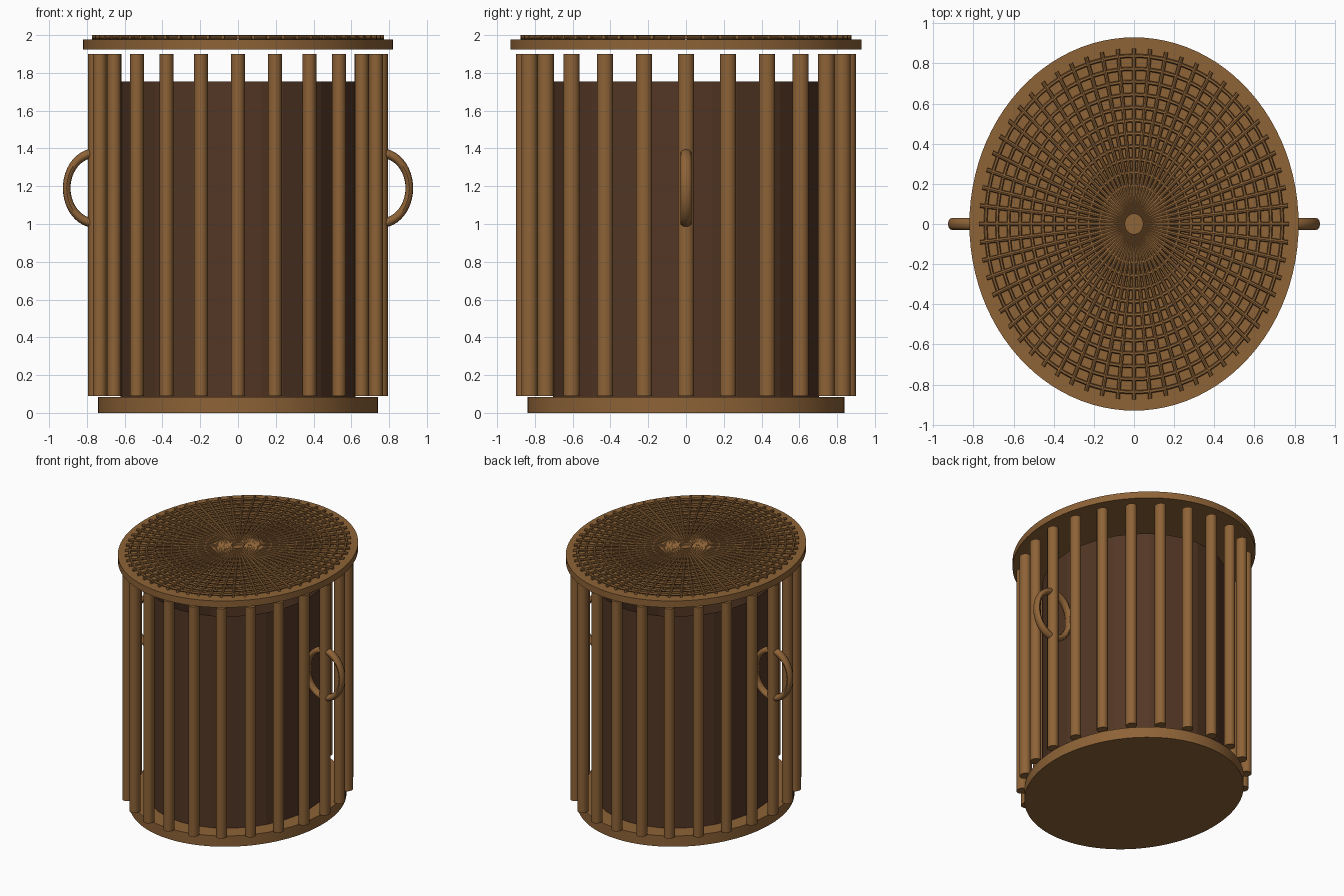
import bpy
import bmesh
from math import pi, cos, sin, radians
from mathutils import Matrix, Vector

old = bpy.data.objects.get("Cube")
if old:
    bpy.data.objects.remove(old, do_unlink=True)

# The basket is designed round, then squeezed in x to make it oval
OVAL = Matrix.Diagonal((0.882, 1, 1, 1))


def material(name, color):
    mat = bpy.data.materials.new(name)
    mat.use_nodes = True
    mat.diffuse_color = color
    mat.node_tree.nodes["Principled BSDF"].inputs["Base Color"].default_value = color
    return mat


wood = material("warm wood", (0.27, 0.125, 0.038, 1))
dark_wood = material("dark wood", (0.085, 0.037, 0.018, 1))


def finish(bm, name, mat, smooth=True):
    bmesh.ops.transform(bm, matrix=OVAL, verts=bm.verts)
    bmesh.ops.recalc_face_normals(bm, faces=bm.faces)
    mesh = bpy.data.meshes.new(name)
    bm.to_mesh(mesh)
    bm.free()
    mesh.materials.append(mat)
    obj = bpy.data.objects.new(name, mesh)
    bpy.context.collection.objects.link(obj)
    if smooth:
        bpy.ops.object.select_all(action='DESELECT')
        obj.select_set(True)
        bpy.context.view_layer.objects.active = obj
        bpy.ops.object.shade_smooth_by_angle(angle=radians(40))
    return obj


def add_cylinder(bm, radius, z0, z1, sides, x=0, y=0):
    bmesh.ops.create_cone(bm, cap_ends=True, segments=sides, radius1=radius,
                          radius2=radius, depth=z1 - z0,
                          matrix=Matrix.Translation((x, y, (z0 + z1) / 2)))


def add_ring(bm, major, minor, matrix, steps=64, sides=8):
    loops = []
    for i in range(steps):
        a = 2 * pi * i / steps
        loop = []
        for j in range(sides):
            b = 2 * pi * j / sides
            r = major + minor * cos(b)
            loop.append(bm.verts.new(matrix @ Vector((r * cos(a), r * sin(a), minor * sin(b)))))
        loops.append(loop)
    for i in range(steps):
        p, q = loops[i], loops[(i + 1) % steps]
        for j in range(sides):
            k = (j + 1) % sides
            bm.faces.new((p[j], q[j], q[k], p[k]))


# Base and lid discs
for name, radius, z0, z1 in (("base", 0.84, 0, 0.085), ("lid", 0.93, 1.925, 1.977)):
    bm = bmesh.new()
    add_cylinder(bm, radius, z0, z1, 96)
    finish(bm, name, wood)

# Inner drum, open at the top with a thick wall
bm = bmesh.new()
add_cylinder(bm, 0.705, 0.08, 1.755, 32)
top = max(bm.faces, key=lambda f: f.calc_center_median().z)
bmesh.ops.inset_region(bm, faces=[top], thickness=0.03)
bmesh.ops.translate(bm, verts=top.verts, vec=(0, 0, -1.6))
finish(bm, "inner_drum", dark_wood, smooth=False)

# Upright slats
bm = bmesh.new()
SLATS = 24
for i in range(SLATS):
    a = 2 * pi * i / SLATS
    add_cylinder(bm, 0.043, 0.09, 1.9, 16, 0.858 * cos(a), 0.858 * sin(a))
finish(bm, "slats", wood)

# Ring handles, half sunk behind the slats
for name, side in (("left_handle", 1), ("right_handle", -1)):
    bm = bmesh.new()
    place = (Matrix.Translation((side * 0.858, 0, 1.19))
             @ Matrix.Diagonal((0.92, 1.2, 1, 1))
             @ Matrix.Rotation(pi / 2, 4, 'X'))
    add_ring(bm, 0.185, 0.025, place, steps=48, sides=12)
    finish(bm, name, wood)

# Lattice on the lid: concentric rings
bm = bmesh.new()
for i in range(1, 14):
    add_ring(bm, 0.0645 * i, 0.01, Matrix.Translation((0, 0, 1.987)), sides=6)
finish(bm, "lid_rings", wood)

# Lattice on the lid: radial spokes
bm = bmesh.new()
SPOKES = 60
for i in range(SPOKES):
    place = (Matrix.Rotation(2 * pi * i / SPOKES, 4, 'Z')
             @ Matrix.Translation((0.4625, 0, 1.989))
             @ Matrix.Rotation(pi / 2, 4, 'Y'))
    bmesh.ops.create_cone(bm, cap_ends=True, segments=8, radius1=0.011,
                          radius2=0.011, depth=0.825, matrix=place)
finish(bm, "lid_spokes", wood)
